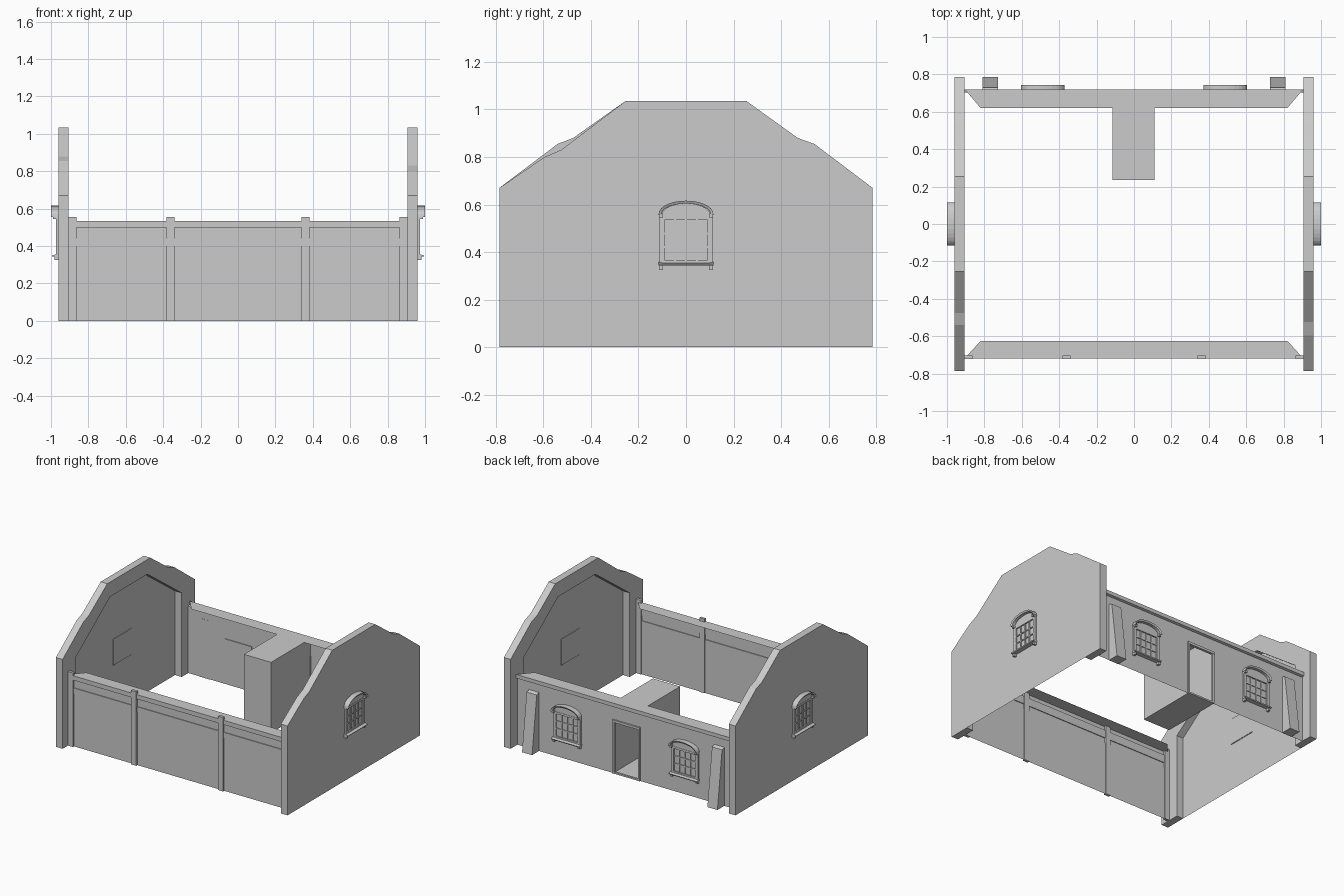
import bpy, bmesh, math
from mathutils import Matrix

if "Cube" in bpy.data.objects:
    bpy.data.objects.remove(bpy.data.objects["Cube"])


def finish(name, bm, mat=None):
    bmesh.ops.remove_doubles(bm, verts=bm.verts, dist=1e-5)
    bmesh.ops.recalc_face_normals(bm, faces=bm.faces)
    me = bpy.data.meshes.new(name)
    bm.to_mesh(me)
    bm.free()
    ob = bpy.data.objects.new(name, me)
    if mat:
        ob.matrix_world = mat
    bpy.context.collection.objects.link(ob)
    return ob


def face(bm, pts):
    return bm.faces.new([bm.verts.new(p) for p in pts])


def box(bm, x0, x1, y0, y1, z0, z1):
    m = Matrix.Translation(((x0 + x1) / 2, (y0 + y1) / 2, (z0 + z1) / 2)) \
        @ Matrix.Diagonal((x1 - x0, y1 - y0, z1 - z0, 1))
    bmesh.ops.create_cube(bm, size=1, matrix=m)


def prism(bm, a, b):
    """Closed prism between two matching loops."""
    face(bm, a)
    face(bm, b[::-1])
    for i in range(len(a)):
        j = (i + 1) % len(a)
        face(bm, [a[i], a[j], b[j], b[i]])


# gable walls: outer sheet with a raised rim on the inside
INNER = [(.625, 0), (.625, .63), (.22, .925), (-.22, .925), (-.625, .63), (-.625, 0)]


def gable(name, s, dip):
    outer = [(-.785, 0), (-.785, .67)] + dip + [(-.255, 1.035), (.255, 1.035),
             (.47, .88), (.54, .855), (.785, .67), (.785, 0)]
    bm = bmesh.new()
    face(bm, [(s * .96, y, z) for y, z in outer])
    rim = outer + INNER
    face(bm, [(s * .905, y, z) for y, z in rim])
    for i in range(len(rim)):
        (y0, z0), (y1, z1) = rim[i], rim[(i + 1) % len(rim)]
        face(bm, [(s * .905, y0, z0), (s * .905, y1, z1), (s * .96, y1, z1), (s * .96, y0, z0)])
    return finish(name, bm)


gable("gable_left", -1, [(-.54, .855), (-.475, .88)])
gable("gable_right", 1, [(-.595, .80), (-.525, .83)])


# long walls: thin profile swept along x, ending in a mitred top ledge
def sweep(bm, prof):
    for (y0, z0, h0), (y1, z1, h1) in zip(prof, prof[1:]):
        face(bm, [(-h0, y0, z0), (h0, y0, z0), (h1, y1, z1), (-h1, y1, z1)])


W = .905
bm = bmesh.new()
sweep(bm, [(-.708, 0, W), (-.708, .40, W), (-.714, .40, W), (-.714, .44, W), (-.708, .44, W),
           (-.708, .50, W), (-.718, .50, W), (-.718, .533, W), (-.625, .533, .82)])
finish("front_wall", bm)

# front posts
bm = bmesh.new()
for s in (-1, 1):
    for x in (.36, .885):
        box(bm, s * x - .021, s * x + .021, -.722, -.702, 0, .555)
finish("front_posts", bm)

# back wall with doorway and cornice
D, DT = .10, .385
bm = bmesh.new()
for x0, x1, z0 in ((-W, -D, 0), (-D, D, DT), (D, W, 0)):
    face(bm, [(x0, .703, z0), (x1, .703, z0), (x1, .703, .50), (x0, .703, .50)])
sweep(bm, [(.703, .50, W), (.72, .505, W), (.72, .533, W), (.62, .533, .82)])
finish("back_wall", bm)

# door frame
bm = bmesh.new()
for s in (-1, 1):
    a, b = sorted((s * D, s * .115))
    box(bm, a, b, .695, .712, 0, DT)
box(bm, -.115, .115, .695, .714, DT, DT + .018)
box(bm, -D, D, .695, .710, 0, .012)
finish("door_frame", bm)

# entrance room behind the door, open towards the doorway
bm = bmesh.new()
box(bm, -.115, .11, .235, .703, 0, .53)
bmesh.ops.delete(bm, geom=[f for f in bm.faces if f.calc_center_median().y > .7], context='FACES')
finish("entrance_room", bm)

# tapered buttresses
bm = bmesh.new()
for s in (-1, 1):
    prof = [(.70, 0), (.785, 0), (.73, .43), (.70, .44)]
    prism(bm, [(s * .727, y, z) for y, z in prof], [(s * .81, y, z) for y, z in prof])
finish("buttresses", bm)


# arched window, built facing +y with its sill bracket foot at local z = .325
def arc(w, z0, rise, y, n=14):
    return [(w * math.cos(math.pi * i / n), y, z0 + rise * math.sin(math.pi * i / n) ** .9)
            for i in range(n + 1)]


def window(name, loc, turn):
    bm = bmesh.new()
    box(bm, -.10, .10, -.006, .004, .355, .55)             # glass panel
    for s in (-1, 1):
        a, b = sorted((s * .090, s * .112))
        box(bm, a, b, -.004, .014, .355, .55)              # jambs
        a, b = sorted((s * .097, s * .113))
        box(bm, a, b, 0, .022, .325, .345)                 # sill brackets
        box(bm, a, b, 0, .03, .545, .562)                  # hood ends
    box(bm, -.10, .10, -.004, .014, .353, .366)            # frame rails
    box(bm, -.10, .10, -.004, .014, .535, .55)
    for i in (-1, 0, 1):
        box(bm, i * .046 - .004, i * .046 + .004, 0, .010, .36, .54)
    for z in (.422, .478):
        box(bm, -.09, .09, 0, .010, z - .004, z + .004)
    sill = [(0, .343), (.032, .343), (.036, .350), (0, .358)]
    prism(bm, [(-.116, y, z) for y, z in sill], [(.116, y, z) for y, z in sill])
    # tympanum and projecting hood
    prism(bm, arc(.105, .55, .054, 0), arc(.105, .55, .054, .012))
    loops = [arc(.116, .556, .06, 0), arc(.116, .556, .06, .04),
             arc(.104, .556, .048, .034), arc(.104, .556, .048, 0)]
    for k in range(4):
        p, q = loops[k], loops[(k + 1) % 4]
        for i in range(len(p) - 1):
            face(bm, [p[i], p[i + 1], q[i + 1], q[i]])
    for i in (0, -1):
        face(bm, [l[i] for l in loops])
    return finish(name, bm, Matrix.Translation(loc) @ Matrix.Rotation(turn, 4, 'Z'))


window("window_right", (.96, 0, 0), -math.pi / 2)
window("window_left", (-.96, 0, 0), math.pi / 2)
window("window_back_a", (.488, .703, -.21), 0)
window("window_back_b", (-.488, .703, -.21), 0)
